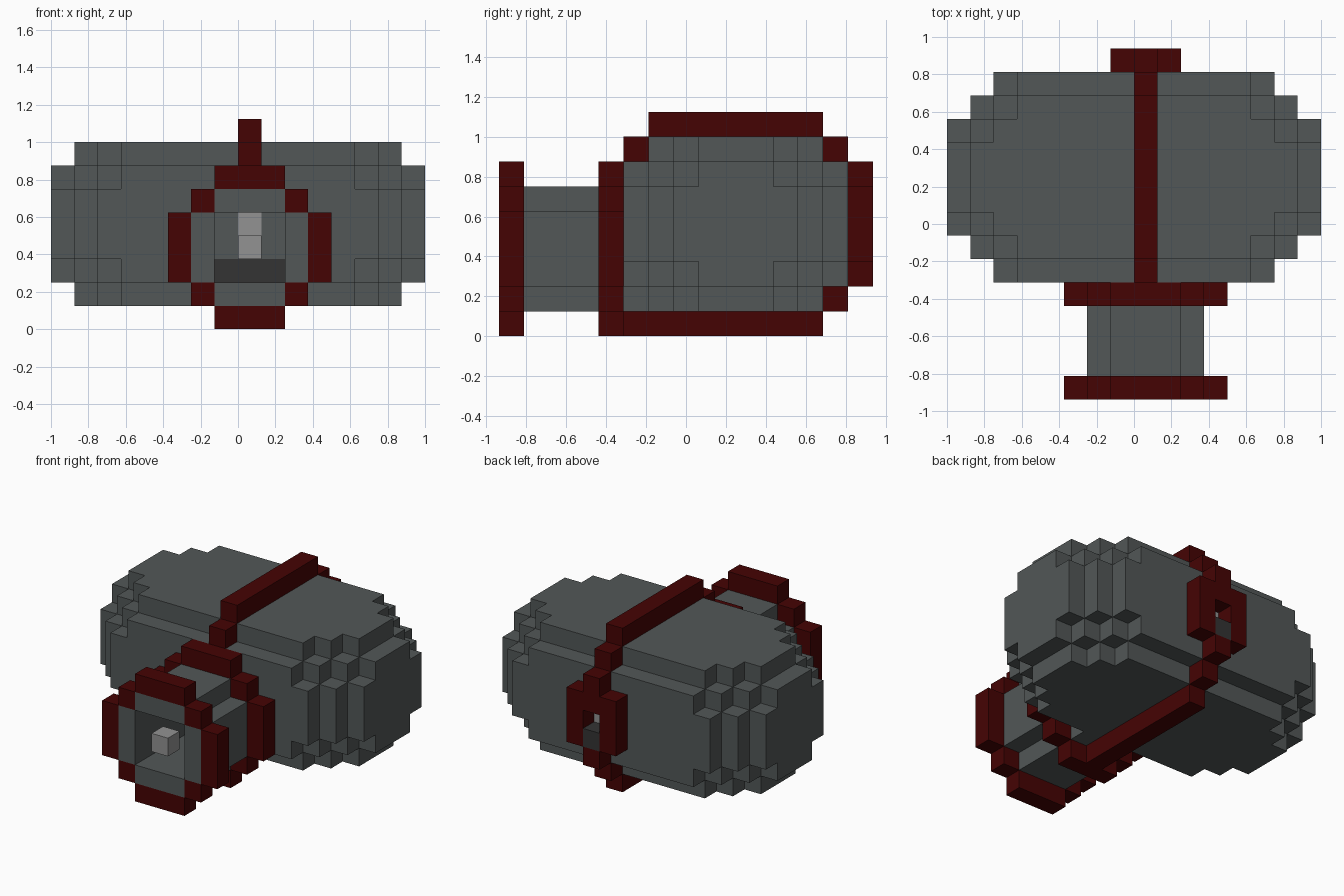
import bpy
import bmesh
from mathutils import Vector

V = 0.125              # edge of one block
CX, CZ = V / 2, 3.5 * V  # axis of the nozzle

cube = bpy.data.objects.get("Cube")
if cube:
    bpy.data.objects.remove(cube, do_unlink=True)


def material(name, rgb):
    mat = bpy.data.materials.new(name)
    mat.use_nodes = True
    mat.diffuse_color = (*rgb, 1)
    bsdf = next(n for n in mat.node_tree.nodes if n.type == 'BSDF_PRINCIPLED')
    bsdf.inputs["Base Color"].default_value = (*rgb, 1)
    return mat


GREY = material("slate grey", (0.085, 0.096, 0.096))
RED = material("dark red", (0.06, 0.001, 0.001))
BLACK = material("charcoal", (0.034, 0.034, 0.034))
PALE = material("pale grey", (0.29, 0.29, 0.29))


def finish(bm, name, mat):
    bmesh.ops.recalc_face_normals(bm, faces=bm.faces)
    mesh = bpy.data.meshes.new(name)
    bm.to_mesh(mesh)
    bm.free()
    mesh.materials.append(mat)
    obj = bpy.data.objects.new(name, mesh)
    bpy.context.collection.objects.link(obj)
    return obj


def add_box(bm, lo, hi):
    lo, hi = Vector(lo), Vector(hi)
    for v in bmesh.ops.create_cube(bm, size=1)["verts"]:
        v.co = (lo + hi) / 2 + v.co * (hi - lo)


def boxes(name, mat, spans):
    bm = bmesh.new()
    for lo, hi in spans:
        add_box(bm, lo, hi)
    return finish(bm, name, mat)


def stepped_layer(bm, steps, z0, z1, cy=0.25):
    """Prism whose corners are cut in steps of (half width, half depth)."""
    quarter = []
    for i, (x, y) in enumerate(steps):
        quarter.append((x, y))
        if i + 1 < len(steps):
            quarter.append((x, steps[i + 1][1]))
    half = quarter + [(x, -y) for x, y in reversed(quarter)]
    outline = half + [(-x, -y) for x, y in half]
    face = bm.faces.new([bm.verts.new((x, y + cy, z0)) for x, y in outline])
    top = bmesh.ops.extrude_face_region(bm, geom=[face], use_keep_orig=True)["geom"]
    bmesh.ops.translate(bm, vec=(0, 0, z1 - z0),
                        verts=[g for g in top if isinstance(g, bmesh.types.BMVert)])


# Body: five layers, mirrored about its middle height
cap = [((5 + i) * V, (3.5 - i) * V) for i in range(3)]
shoulder = [((5 + i) * V, (4.5 - i) * V) for i in range(4)]
middle = [((6 + i) * V, (4.5 - i) * V) for i in range(3)]
bm = bmesh.new()
for steps, k0, k1 in ((cap, 1, 2), (shoulder, 2, 3), (middle, 3, 6),
                      (shoulder, 6, 7), (cap, 7, 8)):
    stepped_layer(bm, steps, k0 * V, k1 * V)
finish(bm, "body", GREY)


def cell(dx, dz, wx, wz, y0, y1):
    """Block around the nozzle axis, offset and half size in block units."""
    return ((CX + (dx - wx) * V, y0, CZ + (dz - wz) * V),
            (CX + (dx + wx) * V, y1, CZ + (dz + wz) * V))


def tube(r, y0, y1):
    spans = []
    for s in (-1, 1):
        spans.append(cell(0, s * r, 1.5, 0.5, y0, y1))
        spans.append(cell(s * r, 0, 0.5, 1.5, y0, y1))
    return spans


def flange(name, y0):
    corners = [cell(2 * sx, 2 * sz, 0.5, 0.5, y0, y0 + V)
               for sx in (-1, 1) for sz in (-1, 1)]
    boxes(name, RED, tube(3, y0, y0 + V) + corners)


# Nozzle with an open bore, and its two flanges
boxes("nozzle", GREY, tube(2, -0.9375, -0.1875))
flange("front_flange", -0.9375)
flange("rear_flange", -0.4375)

# Parts inside the bore
boxes("bore_block", PALE, [cell(0, 0, 0.5, 0.5, -0.9375, -0.8125)])
boxes("bore_base_plate", BLACK, [cell(0, -1, 1.5, 0.5, -0.32, -0.3125)])
boxes("bore_light_plate", PALE, [cell(0, 1, 0.5, 0.5, -0.32, -0.3125)])

# Red band around the body
boxes("band", RED, [
    ((0, -0.1875, 1), (V, 0.6875, 1.125)),
    ((0, -0.3125, 0.875), (V, -0.1875, 1)),
    ((0, 0.6875, 0.875), (V, 0.8125, 1)),
    ((0, 0.6875, V), (V, 0.8125, 0.25)),
    ((0, -0.3125, 0), (V, 0.6875, V)),
])

# Rear sight: frame, sill and light plate behind the slot
Y0, Y1 = 0.8125, 0.9375
boxes("rear_frame", RED, [
    ((-V, Y0, 0.375), (0, Y1, 0.75)),
    ((V, Y0, 0.375), (2 * V, Y1, 0.75)),
    ((0, Y0, 0.625), (V, Y1, 0.875)),
    ((0, Y0, 0.25), (V, Y1, 0.375)),
])
boxes("rear_sill", BLACK, [((0, Y0, 0.375), (V, Y1, 0.5))])
boxes("rear_light_plate", PALE, [((0, Y0, 0.5), (V, Y0 + 0.006, 0.625))])
